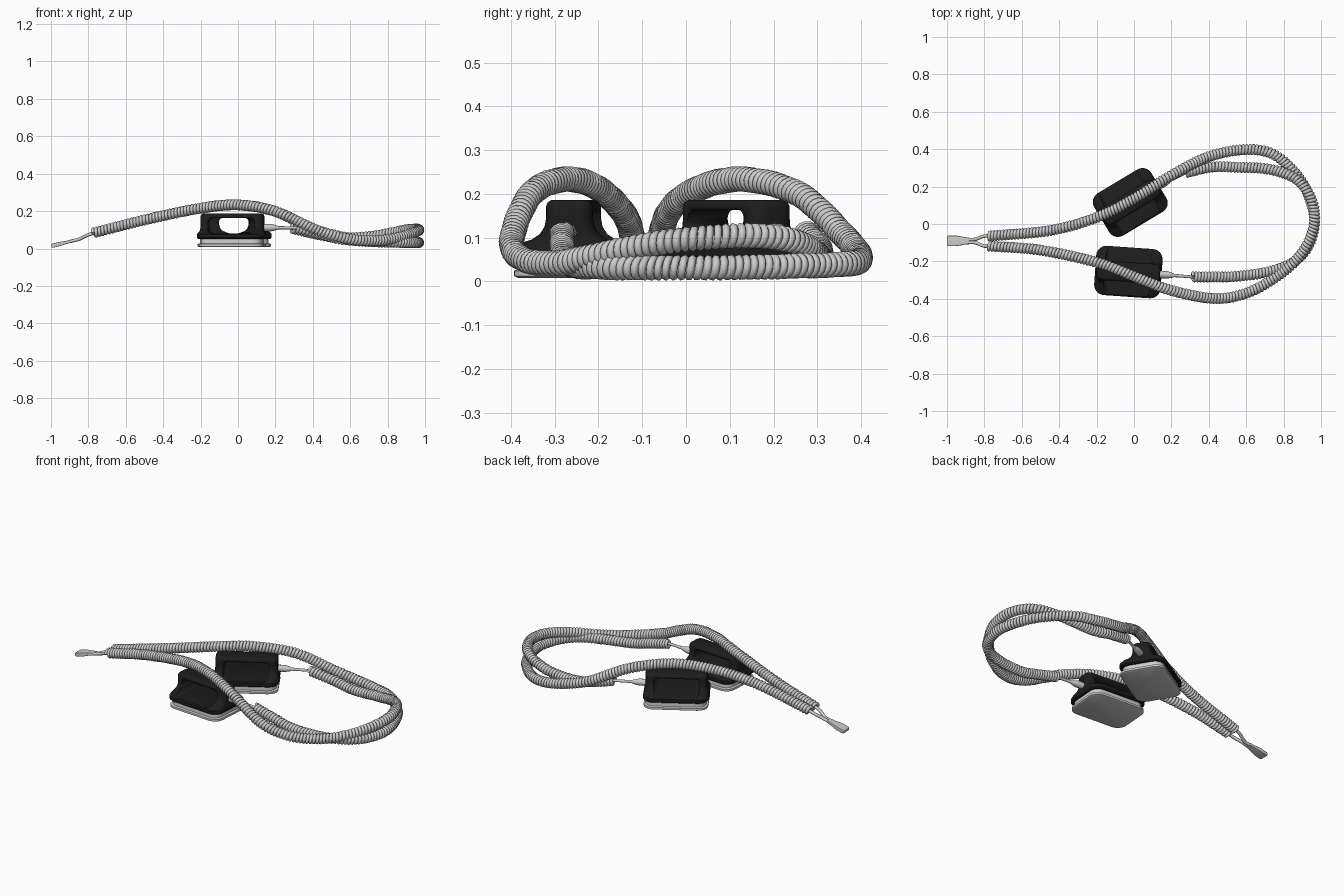
import bpy, bmesh, math
from mathutils import Vector, Matrix

if "Cube" in bpy.data.objects:
    bpy.data.objects.remove(bpy.data.objects["Cube"])


def material(name, rgb):
    m = bpy.data.materials.new(name)
    m.diffuse_color = (*rgb, 1)
    m.use_nodes = True
    m.node_tree.nodes["Principled BSDF"].inputs["Base Color"].default_value = m.diffuse_color
    return m


BLACK = material("black_plastic", (0.012, 0.012, 0.012))
WHITE = material("white_plastic", (0.85, 0.85, 0.85))


def activate(ob):
    bpy.ops.object.select_all(action='DESELECT')
    ob.select_set(True)
    bpy.context.view_layer.objects.active = ob


def loft(name, rings, mat=None, xf=None, seg=6):
    """Stack of rounded rectangles (half_x, half_y, corner_radius, z)."""
    bm = bmesh.new()
    loops = []
    for hx, hy, r, z in rings:
        loop = []
        for q, (sx, sy) in enumerate([(1, 1), (-1, 1), (-1, -1), (1, -1)]):
            for i in range(seg + 1):
                a = math.pi / 2 * (q + i / seg)
                loop.append(bm.verts.new((sx * (hx - r) + r * math.cos(a),
                                          sy * (hy - r) + r * math.sin(a), z)))
        loops.append(loop)
    n = len(loops[0])
    for lo, hi in zip(loops, loops[1:]):
        for i in range(n):
            j = (i + 1) % n
            bm.faces.new((lo[i], lo[j], hi[j], hi[i]))
    bm.faces.new(loops[0][::-1])
    bm.faces.new(loops[-1])
    me = bpy.data.meshes.new(name)
    bm.to_mesh(me)
    bm.free()
    ob = bpy.data.objects.new(name, me)
    bpy.context.collection.objects.link(ob)
    if mat:
        me.materials.append(mat)
    if xf:
        ob.matrix_world = xf
    activate(ob)
    bpy.ops.object.shade_smooth_by_angle(angle=math.radians(35))
    return ob


def tube(name, pts, depth, radii=None, res=2):
    """Round tube through the points, turned into a mesh."""
    cu = bpy.data.curves.new(name, 'CURVE')
    cu.dimensions = '3D'
    cu.bevel_depth = depth
    cu.bevel_resolution = res
    cu.use_fill_caps = True
    sp = cu.splines.new('POLY')
    sp.points.add(len(pts) - 1)
    for i, p in enumerate(pts):
        sp.points[i].co = (*p, 1)
        if radii:
            sp.points[i].radius = radii[i]
    ob = bpy.data.objects.new(name, cu)
    bpy.context.collection.objects.link(ob)
    activate(ob)
    bpy.ops.object.convert(target='MESH')
    return bpy.context.object


def smooth_path(ctrl, sub=40):
    """Catmull-Rom path through the control points."""
    p = [Vector(c) for c in ctrl]
    p = [2 * p[0] - p[1]] + p + [2 * p[-1] - p[-2]]
    out = []
    for a, b, c, d in zip(p, p[1:], p[2:], p[3:]):
        for k in range(sub):
            t = k / sub
            out.append(0.5 * (2 * b + (c - a) * t + (2 * a - 5 * b + 4 * c - d) * t * t
                              + (3 * b - a - 3 * c + d) * t ** 3))
    return out + [p[-2]]


def coil(name, ctrl, radius=0.0205, wire=0.0095, pitch=0.0178, steps=14):
    """Tight helix wound around a path."""
    path = smooth_path(ctrl)
    dist = [0.0]
    for a, b in zip(path, path[1:]):
        dist.append(dist[-1] + (b - a).length)
    pts, k = [], 0
    ds = pitch / steps
    for i in range(int(dist[-1] / ds)):
        s = i * ds
        while dist[k + 1] < s:
            k += 1
        tan = (path[k + 1] - path[k]).normalized()
        pos = path[k] + tan * (s - dist[k])
        side = tan.cross(Vector((0, 0, 1))).normalized()
        up = side.cross(tan)
        a = 2 * math.pi * i / steps
        pts.append(pos + radius * (side * math.cos(a) + up * math.sin(a)))
    return tube(name, pts, wire, res=1)


def paddle(tag, x, y, deg):
    xf = Matrix.Translation((x, y, 0)) @ Matrix.Rotation(math.radians(deg), 4, 'Z')
    # contact plate with a stepped rim
    loft(tag + "_contact_plate", [(.168, .120, .05, .008), (.175, .128, .055, .012),
                                  (.175, .128, .055, .024), (.165, .118, .05, .028),
                                  (.163, .116, .05, .058)], WHITE, xf)
    # housing flaring up into the handle
    body = loft(tag + "_handle_housing",
                [(.172, .125, .05, .052), (.178, .132, .055, .058), (.178, .132, .055, .076),
                 (.175, .118, .05, .086), (.172, .088, .045, .095), (.170, .068, .04, .108),
                 (.170, .057, .035, .125), (.170, .053, .03, .145), (.170, .053, .03, .172),
                 (.166, .049, .027, .181), (.158, .041, .02, .186)], BLACK, xf)
    # finger opening through the handle
    cut = loft("opening_cutter", [(.125, .041, .024, -.2), (.125, .041, .024, .2)], None,
               xf @ Matrix.Translation((-.003, 0, .122)) @ Matrix.Rotation(math.pi / 2, 4, 'X'))
    mod = body.modifiers.new("opening", 'BOOLEAN')
    mod.object = cut
    mod.operation = 'DIFFERENCE'
    mod.solver = 'EXACT'
    activate(body)
    bpy.ops.object.modifier_apply(modifier=mod.name)
    bpy.data.objects.remove(cut)
    return xf


# paddles
xf_a = paddle("rear_paddle", -.02, .115, 31)
xf_b = paddle("front_paddle", -.03, -.257, -4)

# coiled cords, each running from the plug round the loop to the opposite paddle
cord_1 = [(-.775, -.065, .083), (-.45, -.035, .165), (-.2, .035, .215), (0, .135, .233),
          (.2, .26, .198), (.4, .36, .105), (.6, .398, .055), (.75, .37, .04),
          (.88, .25, .035), (.945, .12, .032), (.965, .0, .031), (.93, -.12, .031),
          (.85, -.205, .033), (.72, -.255, .036), (.55, -.28, .05), (.43, -.283, .08),
          (.31, -.283, .11)]
cord_2 = [(-.775, -.118, .083), (-.5, -.14, .152), (-.2, -.205, .215), (0, -.28, .233),
          (.2, -.355, .198), (.43, -.398, .095), (.6, -.37, .05), (.75, -.29, .042),
          (.87, -.19, .062), (.945, -.07, .086), (.966, .05, .1), (.935, .16, .104),
          (.86, .245, .092), (.72, .293, .066), (.55, .303, .056), (.42, .305, .076),
          (.28, .275, .11)]
coil("coiled_cord_rear", cord_1)
coil("coiled_cord_front", cord_2)

# strain reliefs between paddles and cords
for tag, xf, cord in (("rear", xf_a, cord_2), ("front", xf_b, cord_1)):
    start = xf @ Vector((.15, 0, .112))
    end, nxt = Vector(cord[-1]), Vector(cord[-2])
    pts = [start.lerp(end, t) for t in (0, .3, .45, .5, .75, 1)] + [end.lerp(nxt, .3)]
    tube(tag + "_strain_relief", pts, .01, [2, 2, 1.3, .9, .8, .8, .8])

# plug and the two wires leaving it
loft("plug", [(.008, .026, .003, 0), (.011, .028, .003, .008), (.011, .028, .003, .05),
              (.008, .022, .003, .085), (.008, .016, .003, .12)], None,
     Matrix.Translation((-.998, -.09, .013)) @ Matrix.Rotation(math.radians(76), 4, 'Y'))
for tag, cord, y in (("rear", cord_1, -.082), ("front", cord_2, -.1)):
    end, nxt = Vector(cord[0]), Vector(cord[1])
    tube(tag + "_plug_wire", smooth_path([(-.9, y, .037), (-.85, y, .05),
                                          (-.8, end.y, .073), end.lerp(nxt, .1)], 8), .009)
